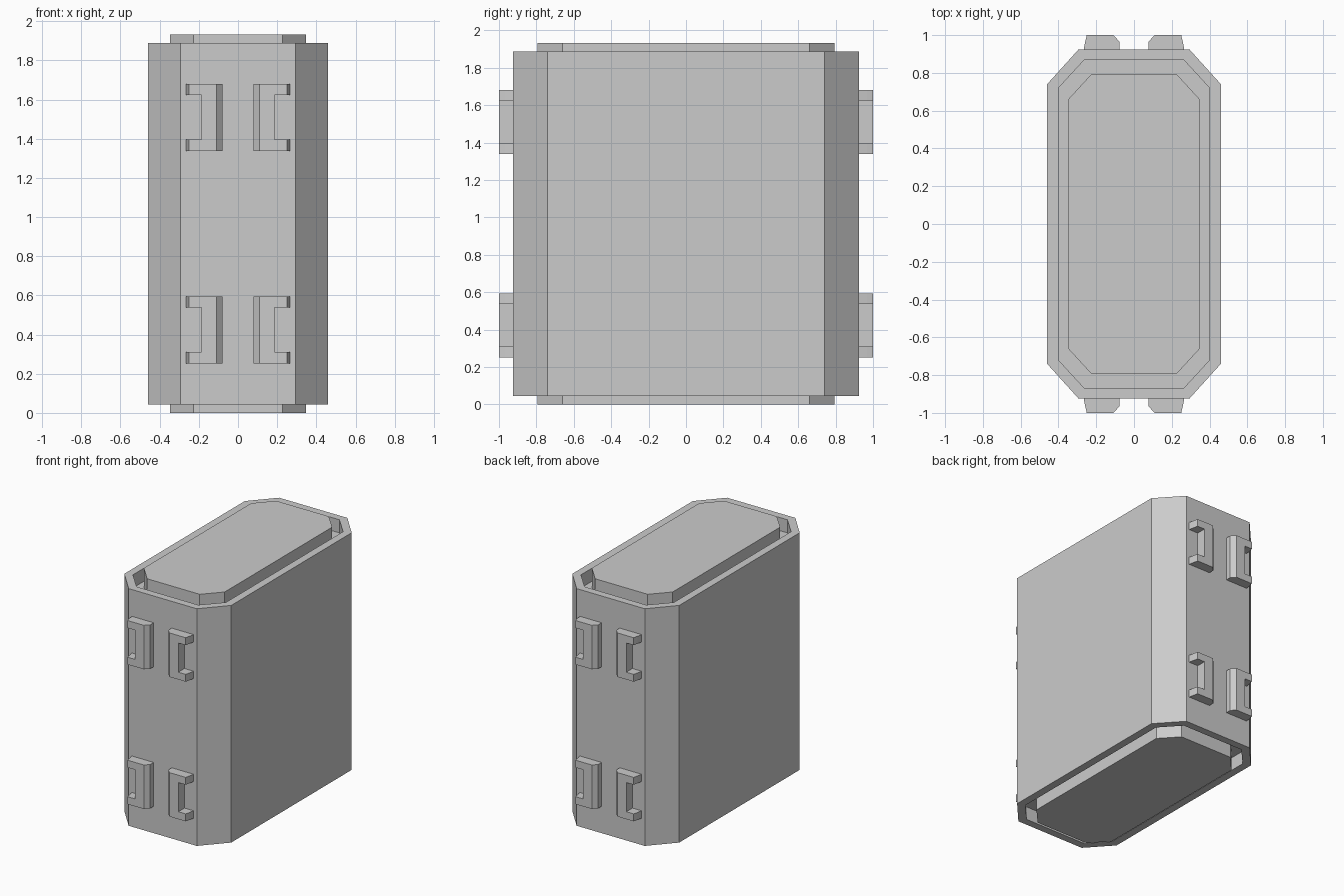
import bpy, bmesh

if "Cube" in bpy.data.objects:
    bpy.data.objects.remove(bpy.data.objects["Cube"])

HALF = 0.966          # half of the total height
SHELL = 0.922         # half height of the outer shell
FLOOR = 0.82          # half height of the recess floor


def loft(name, loops, mirror=(False, False, False)):
    """Skin a row of equal-length loops, cap both ends, mirror about the centre."""
    bm = bmesh.new()
    rows = [[bm.verts.new(p) for p in loop] for loop in loops]
    n = len(rows[0])
    for a, b in zip(rows, rows[1:]):
        for i in range(n):
            j = (i + 1) % n
            bm.faces.new((a[i], a[j], b[j], b[i]))
    bm.faces.new(rows[0][::-1])
    bm.faces.new(rows[-1])
    bmesh.ops.recalc_face_normals(bm, faces=bm.faces)
    mesh = bpy.data.meshes.new(name)
    bm.to_mesh(mesh)
    bm.free()
    obj = bpy.data.objects.new(name, mesh)
    obj.location.z = HALF
    bpy.context.collection.objects.link(obj)
    if any(mirror):
        mod = obj.modifiers.new("Mirror", 'MIRROR')
        mod.use_axis = mirror
        mod.use_mirror_merge = False
    return obj


def octagon(x, y, cx, cy, z):
    """Chamfered rectangle: half sizes x, y; flat sides end at cx, cy."""
    return [(x, -cy, z), (x, cy, z), (cx, y, z), (-cx, y, z),
            (-x, cy, z), (-x, -cy, z), (-cx, -y, z), (cx, -y, z)]


def outer(z):
    return octagon(0.46, 0.925, 0.293, 0.74, z)


def inner(z):
    return octagon(0.40, 0.867, 0.265, 0.72, z)


def core(z):
    return octagon(0.348, 0.793, 0.226, 0.66, z)


# Outer shell with a recess in both ends
loft("outer_shell", [inner(-FLOOR), inner(-SHELL), outer(-SHELL),
                     outer(SHELL), inner(SHELL), inner(FLOOR)])

# Raised plates standing in the top and bottom recess
loft("end_plates", [core(FLOOR), core(HALF)], (False, False, True))


def bracket_loop(x_in, x_out, y):
    """C outline, open towards the outside."""
    notch = 0.187
    z0, z1, z2, z3 = 0.372, 0.429, 0.656, 0.714
    return [(x_in, y, z0), (x_out, y, z0), (x_out, y, z1), (notch, y, z1),
            (notch, y, z2), (x_out, y, z2), (x_out, y, z3), (x_in, y, z3)]


# Eight C-shaped clips, mirrored left/right, front/back and up/down
loft("side_clips", [bracket_loop(0.078, 0.266, -0.925),
                    bracket_loop(0.078, 0.258, -0.967),
                    bracket_loop(0.110, 0.250, -1.0)], (True, True, True))
